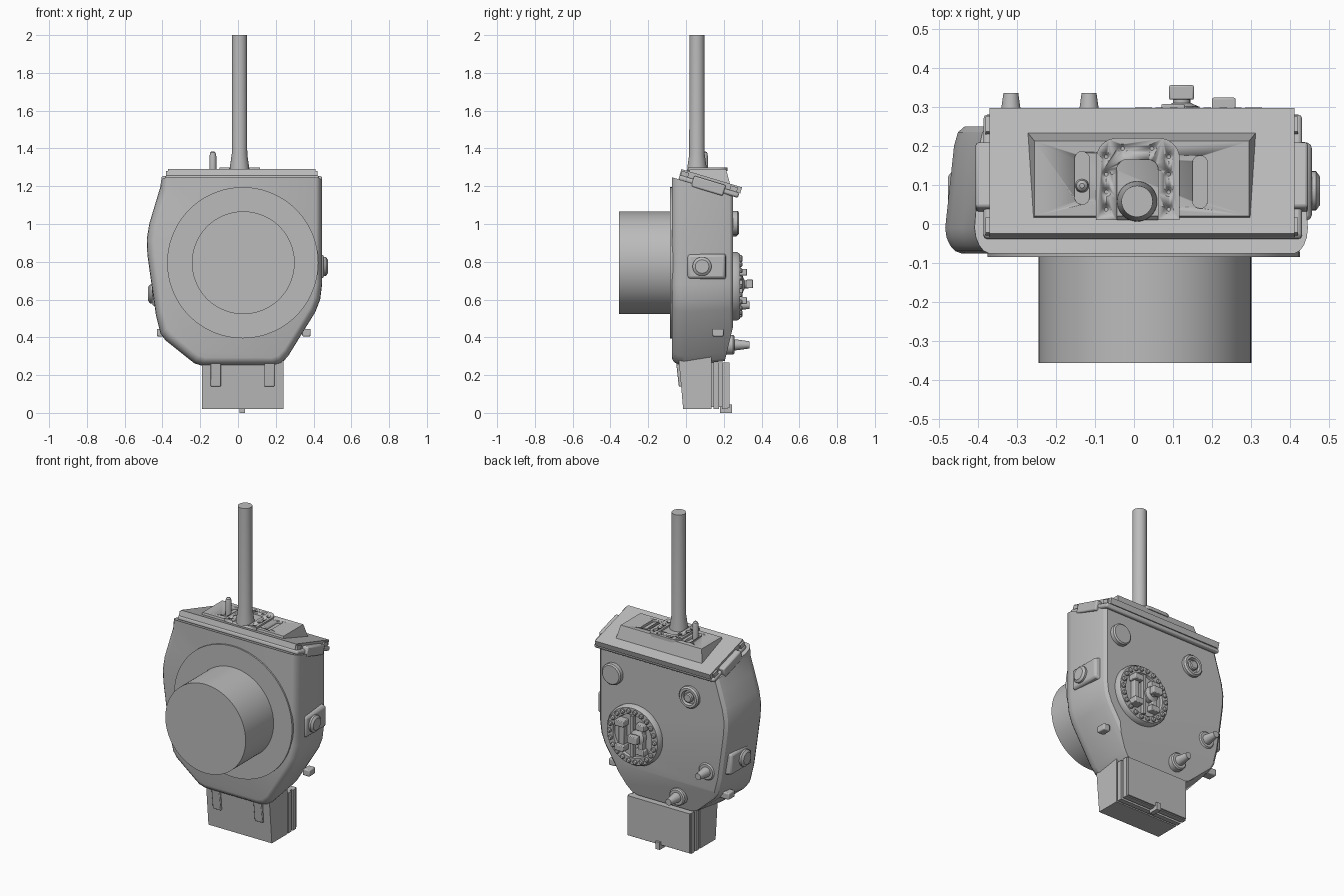
import bpy, bmesh, math
from mathutils import Matrix, Vector

if "Cube" in bpy.data.objects:
    bpy.data.objects.remove(bpy.data.objects["Cube"])

grey = bpy.data.materials.new("plain_grey")
grey.use_nodes = True
grey.diffuse_color = (0.5, 0.5, 0.5, 1)
grey.node_tree.nodes["Principled BSDF"].inputs["Base Color"].default_value = (0.5, 0.5, 0.5, 1)

TILT = -math.atan(0.3)          # slope of the top cover, high at the front
AXES = {"z": Matrix(), "y": Matrix.Rotation(-math.pi / 2, 4, "X"),
        "x": Matrix.Rotation(math.pi / 2, 4, "Y"), "-x": Matrix.Rotation(-math.pi / 2, 4, "Y")}


def finish(name, bm, bevel=0, angle=35):
    bmesh.ops.recalc_face_normals(bm, faces=bm.faces)
    me = bpy.data.meshes.new(name)
    bm.to_mesh(me)
    bm.free()
    me.materials.append(grey)
    ob = bpy.data.objects.new(name, me)
    bpy.context.collection.objects.link(ob)
    if bevel:
        mod = ob.modifiers.new("bevel", "BEVEL")
        mod.width, mod.segments = bevel, 2
    bpy.ops.object.select_all(action="DESELECT")
    ob.select_set(True)
    bpy.context.view_layer.objects.active = ob
    bpy.ops.object.shade_smooth_by_angle(angle=math.radians(angle))
    return ob


def lathe(bm, base, profile, axis="z", n=32):
    """Stack of (radius, height) rings along an axis, capped."""
    rings = []
    for r, h in profile:
        ring = [Vector((r * math.cos(t), r * math.sin(t), h))
                for t in (2 * math.pi * i / n for i in range(n))]
        rings.append([bm.verts.new(Vector(base) + AXES[axis] @ v) for v in ring])
    skin(bm, rings)


def skin(bm, rings):
    n = len(rings[0])
    for a, b in zip(rings, rings[1:]):
        for i in range(n):
            bm.faces.new((a[i], a[(i + 1) % n], b[(i + 1) % n], b[i]))
    bm.faces.new(rings[0][::-1])
    bm.faces.new(rings[-1])


def box(bm, x, y, z):
    m = Matrix.Translation([(a + b) / 2 for a, b in (x, y, z)]) @ Matrix.Diagonal(
        [b - a for a, b in (x, y, z)] + [1])
    return bmesh.ops.create_cube(bm, size=1, matrix=m)["verts"]


def turned(name, base, profile, axis="z", n=32):
    bm = bmesh.new()
    lathe(bm, base, profile, axis, n)
    return finish(name, bm)


def block(name, x, y, z, bevel=0):
    bm = bmesh.new()
    box(bm, x, y, z)
    return finish(name, bm, bevel)


def stadium(bm, x0, x1, y0, y1, z0, z1, square=False):
    """Upright slot shape; square leaves the front end straight with round back corners."""
    r = (x1 - x0) / 2 * (0.5 if square else 1)
    pts = [(x1 - r + r * math.cos(t), y1 - r + r * math.sin(t)) for t in (i * math.pi / 16 for i in range(9))]
    pts += [(x0 + x1 - x, y) for x, y in reversed(pts)]
    pts += [(x0, y0), (x1, y0)] if square else [(x, y0 + y1 - y) for x, y in reversed(pts)]
    pts = list(dict.fromkeys((round(x, 5), round(y, 5)) for x, y in pts))
    skin(bm, [[bm.verts.new((x, y, z)) for x, y in pts] for z in (z0, z1)])


def carve(ob, bm):
    cutter = finish("cutter", bm)
    cutter.hide_render = True
    mod = ob.modifiers.new("carve", "BOOLEAN")
    mod.operation, mod.solver, mod.object = "DIFFERENCE", "EXACT", cutter
    bpy.context.view_layer.objects.active = ob
    bpy.ops.object.modifier_apply(modifier="carve")
    bpy.data.objects.remove(cutter)


# Main housing: one outline lofted front to back, then sliced by the top and lower rear planes
outline = [(-.40, 1.34), (-.41, 1.2), (-.44, 1.1), (-.47, 1), (-.483, .92), (-.48, .84), (-.465, .73),
           (-.435, .52), (-.41, .42), (-.385, .385), (-.26, .285), (-.23, .262), (-.19, .25),
           (.19, .25), (.23, .262), (.265, .3), (.41, .535), (.435, .6), (.445, .68), (.445, 1.34)]
bm = bmesh.new()
rings = []
for y, f in ((-.075, .92), (-.069, .95), (-.055, .975), (-.035, .993), (-.01, 1), (.2, .955), (.235, .935), (.25, .90)):
    rings.append([bm.verts.new((.02 + (x - .02) * f, y, .78 + (z - .78) * f if z < 1.3 else z)) for x, z in outline])
skin(bm, rings)
for co, no in (((0, 0, 1.225), (0, .3, 1)), ((0, .25, .46), (0, 1, -.24))):
    cut = bmesh.ops.bisect_plane(bm, geom=bm.verts[:] + bm.edges[:] + bm.faces[:], plane_co=co,
                                 plane_no=no, clear_outer=True)["geom_cut"]
    bmesh.ops.holes_fill(bm, edges=[e for e in cut if isinstance(e, bmesh.types.BMEdge)])
finish("housing", bm, angle=28)

# Front disc and drum
turned("front_disc", (.025, -.07, .795), ((.4, 0), (.4, -.014)), "y", 96)
turned("front_drum", (.028, -.07, .795), ((.272, 0), (.272, -.285)), "y", 96)

# Side bosses with round buttons, and small lower lugs
for side, z, x, sx in (("left", .775, .44, 1), ("right", .63, -.44, -1)):
    bm = bmesh.new()
    verts = box(bm, sorted((x - sx * .1, x + sx * .015)), (-.005, .225), (z - .085, z + .085))
    for v in verts:
        if v.co.x * sx > .42:
            v.co.z = z + (v.co.z - z) * .72
            v.co.y = .1 + (v.co.y - .1) * .85
    finish(side + "_boss", bm, .012)
    turned(side + "_button", (x + sx * .008, .085, z), ((.05, 0), (.05, .018), (.036, .028)),
           "x" if sx > 0 else "-x")
    lug = (.34, .385) if sx > 0 else (-.43, -.37)
    block(side + "_lug", lug, (.14, .2), (.405, .445), .006)

# Tilted cover: lower flange, bolted plate and edge tabs, built flat then tilted
cover_frame = Matrix.Translation((.02, .12, 1.197)) @ Matrix.Rotation(TILT, 4, "X")


def tilt(ob):
    ob.matrix_world = cover_frame
    return ob


tilt(block("cover_flange", (-.405, .41), (-.165, .165), (-.012, .016), .01))
plate = tilt(block("cover_plate", (-.39, .39), (-.165, .17), (.014, .048)))
bm = bmesh.new()
spots = [(-.3 + .06 * i, y) for i in range(11) for y in (-.13, .147)]
spots += [(x, -.105 + .045 * i) for i in range(6) for x in (-.333, .333)]
for x, y in spots:
    lathe(bm, (x, y, 0), ((.005, .034), (.013, .045), (.013, .055)), n=12)
carve(plate, bm)
for s in (-1, 1):
    tilt(block("cover_side_tab", sorted((s * .36, s * .425)), (-.09, .085), (-.025, .034), .008))
    for y in (-.14, .13):
        tilt(block("cover_corner_tab", sorted((s * .35, s * .4)), (y - .02, y + .02), (.01, .04)))

# Raised roof block with a flat top, carved slots and a mounting plate
bm = bmesh.new()
for v in box(bm, (-.285, .325), (-.015, .25), (1.15, 1.29)):
    if v.co.z > 1.2:
        v.co.x = .02 + (v.co.x - .02) * .9
        v.co.y = .02 if v.co.y < .1 else .212
roof = finish("roof_block", bm)
bm = bmesh.new()
stadium(bm, -.152, -.114, .05, .185, 1.275, 1.31)
stadium(bm, .15, .188, .04, .175, 1.275, 1.31)
carve(roof, bm)
bm = bmesh.new()
stadium(bm, -.097, .117, .01, .22, 1.28, 1.3, True)
mount = finish("antenna_mount", bm)
bm = bmesh.new()
stadium(bm, -.044, .062, 0, .165, 1.288, 1.31, True)
for x, y in [(x, .037 + .045 * i) for x in (-.071, .089) for i in range(4)] + [(-.029, .193), (.046, .193)]:
    lathe(bm, (x, y, 0), ((.005, 1.29), (.012, 1.298), (.012, 1.31)), n=12)
carve(mount, bm)
turned("antenna", (.008, .058, 0), ((.052, 1.27), (.051, 1.3), (.041, 1.37), (.04, 2)), n=40)
bm = bmesh.new()
lathe(bm, (-.133, .098, 0), ((.018, 1.27), (.018, 1.36), (.014, 1.378), (.006, 1.385)), n=20)
finish("roof_peg", bm)

# Round rear hatch with bolt ring, hinge bars and knob
hx, hz = .165, .67
turned("hatch_rim", (hx, .24, hz), ((.182, 0), (.182, .03), (.172, .045), (.132, .045), (.128, .03)), "y", 64)
bm = bmesh.new()
for i in range(22):
    t = 2 * math.pi * i / 22
    lathe(bm, (hx + .153 * math.cos(t), .28, hz + .153 * math.sin(t)), ((.014, 0), (.014, .013), (.009, .018)), "y", 10)
finish("hatch_bolts", bm)
block("hatch_centre_bar", (hx - .01, hx + .01), (.265, .29), (hz - .125, hz + .125))
for s in (-1, 1):
    block("hatch_hinge", (hx + s * .065 - .018, hx + s * .065 + .018), (.265, .3), (hz - .07, hz + .07), .004)
    for z in (-.075, .075):
        block("hatch_clamp", (hx + s * .065 - .03, hx + s * .065 + .03), (.265, .315 + s * .008),
              (hz + z - .018, hz + z + .018), .004)
turned("hatch_knob_stem", (.122, .26, .68), ((.045, 0), (.045, .04), (.022, .05), (.022, .07)), "y", 20)
block("hatch_knob", (.09, .153), (.318, .355), (.66, .705), .004)

# Rear fittings: round cap, socket ring and two tapered plugs
turned("rear_cap", (.315, .235, 1.005), ((.064, 0), (.064, .038), (.056, .045)), "y", 40)
turned("socket_ring", (-.205, .24, 1.0), ((.066, 0), (.066, .025), (.058, .035), (.044, .035), (.038, .018)), "y", 40)
turned("socket_pin", (-.205, .24, 1.0), ((.028, 0), (.028, .035), (.022, .04)), "y", 24)
for x, z in ((-.115, .36), (-.315, .57)):
    turned("rear_plug", (x, .215, z), ((.052, 0), (.052, .035), (.045, .042), (.03, .042), (.019, .12)), "y", 28)

# Bottom case: sloped front box, rear ribs, latch and front hooks
bm = bmesh.new()
for v in box(bm, (-.19, .24), (-.015, .135), (.02, .3)):
    if v.co.z > .2 and v.co.y < 0:
        v.co.y = -.04
finish("bottom_case", bm)
for i, (y, inset) in enumerate(((.13, .012), (.145, 0), (.175, .012), (.19, 0), (.205, .006))):
    block("case_rib", (-.19 + inset, .24 - inset), (y, y + (.03 if i % 2 else .025)), (.02 + inset, .268))
block("case_latch", (.008, .038), (.18, .243), (0, .045))
for x in (-.118, .166):
    bm = bmesh.new()
    for v in box(bm, (x - .027, x + .027), (-.055, .02), (.14, .29)):
        if v.co.z < .2 and v.co.y < 0:
            v.co.y = -.038
    finish("case_hook", bm, .004)
